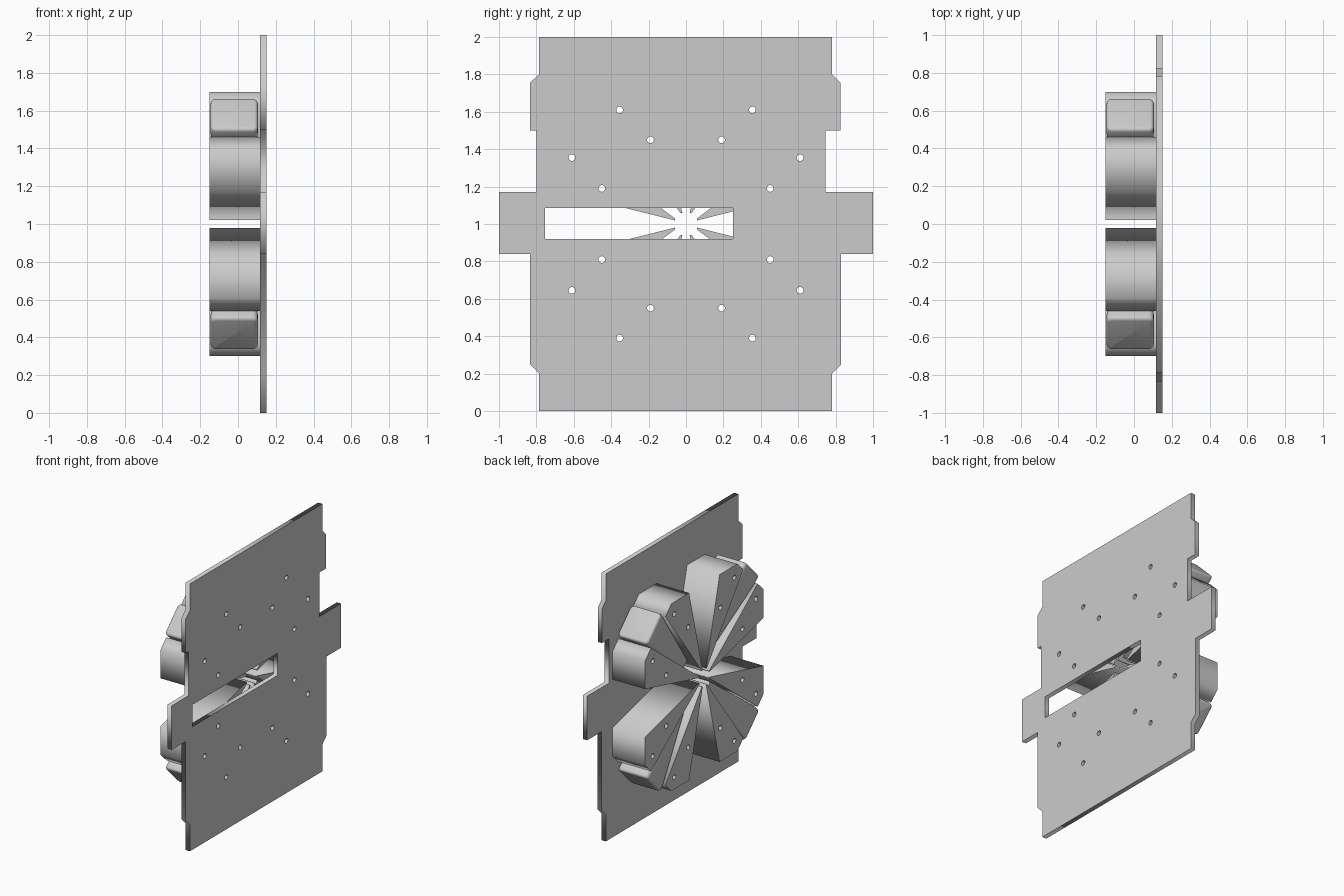
import bpy, bmesh, math
from mathutils import Matrix, Vector

if "Cube" in bpy.data.objects:
    bpy.data.objects.remove(bpy.data.objects["Cube"])

grey = bpy.data.materials.new("light_grey")
grey.diffuse_color = (0.6, 0.6, 0.6, 1)
grey.use_nodes = True
grey.node_tree.nodes["Principled BSDF"].inputs["Base Color"].default_value = grey.diffuse_color
CZ = 1.0            # height of the hub centre
R_HOLE = 0.018


def finish(name, bm):
    bmesh.ops.remove_doubles(bm, verts=bm.verts, dist=0.0003)
    bmesh.ops.recalc_face_normals(bm, faces=bm.faces)
    mesh = bpy.data.meshes.new(name)
    bm.to_mesh(mesh)
    bm.free()
    mesh.materials.append(grey)
    obj = bpy.data.objects.new(name, mesh)
    bpy.context.collection.objects.link(obj)
    return obj


def circle(y, z, r=R_HOLE, n=20):
    return [(y + r * math.cos(2 * math.pi * i / n), z + r * math.sin(2 * math.pi * i / n))
            for i in range(n)]


def sheet(name, loops, x0, x1):
    """Solid cut from a (y, z) outline with holes, spanning x0 to x1."""
    cu = bpy.data.curves.new(name + "_profile", 'CURVE')
    cu.dimensions = '2D'
    cu.fill_mode = 'BOTH'
    cu.extrude = (x1 - x0) / 2
    for loop in loops:
        sp = cu.splines.new('POLY')
        sp.points.add(len(loop) - 1)
        for p, (y, z) in zip(sp.points, loop):
            p.co = (y, z, 0, 1)
        sp.use_cyclic_u = True
    tmp = bpy.data.objects.new(name + "_profile", cu)
    bpy.context.collection.objects.link(tmp)
    dg = bpy.context.evaluated_depsgraph_get()
    mesh = bpy.data.meshes.new_from_object(tmp.evaluated_get(dg))
    bpy.data.objects.remove(tmp)
    bm = bmesh.new()
    bm.from_mesh(mesh)
    bpy.data.meshes.remove(mesh)
    # local x -> y, local y -> z, local z -> x
    m = Matrix(((0, 0, 1, (x0 + x1) / 2), (1, 0, 0, 0), (0, 1, 0, 0), (0, 0, 0, 1)))
    bm.transform(m)
    return finish(name, bm)


quadrants = [(sy, sz) for sy in (1, -1) for sz in (1, -1)]
wedge_holes = [(0.61, 0.355), (0.45, 0.19)]

# Back plate with notched outline, slot and screw holes
outline = [(-.785, 0), (.78, 0), (.78, .2), (.83, .25), (.83, .84), (1, .84), (1, 1.17),
           (.745, 1.17), (.745, 1.5), (.825, 1.5), (.825, 1.755), (.78, 1.8), (.78, 2),
           (-.785, 2), (-.785, 1.8), (-.835, 1.755), (-.835, 1.5), (-.8, 1.5),
           (-.8, 1.17), (-1, 1.17), (-1, .84), (-.835, .84), (-.835, .25), (-.785, .2)]
slot = [(-.755, .92), (.25, .92), (.25, 1.085), (-.755, 1.085)]
holes = [circle(sy * p, CZ + sz * q) for sy, sz in quadrants
         for a, b in wedge_holes for p, q in ((a, b), (b, a))]
sheet("back_plate", [outline, slot] + holes, 0.117, 0.152)

# Eight radial wedges, two per quadrant, mirrored about the diagonal
wedge = [(.06, .02), (.70, .18), (.70, .39), (.63, .46), (.06, .03)]
for i, (sy, sz) in enumerate(quadrants):
    for swap in (False, True):
        def place(p):
            a, b = (p[1], p[0]) if swap else p
            return (sy * a, CZ + sz * b)
        loops = [[place(p) for p in wedge]] + [circle(*place(h)) for h in wedge_holes]
        sheet(f"wedge_{i}_{'upright' if swap else 'level'}", loops, -0.152, 0.117)

# Rounded tapering horns filling the gap of each wedge pair
stations = [(0.19, 0.036, 0.07), (0.77, 0.118, 0.125), (0.827, 0.12, 0.125)]
for i, (sy, sz) in enumerate(quadrants):
    out = Vector((0, sy, sz)).normalized()
    side = Vector((0, -sz, sy)).normalized()
    bm = bmesh.new()
    rings = []
    n = 5                       # points per rounded corner
    for r, w, h in stations + [None]:
        pass_r = 0.028 if r > 0.5 else 0.015
        ring = []
        for k, (cx, cy) in enumerate(((1, 1), (-1, 1), (-1, -1), (1, -1))):
            for j in range(n):
                t = math.pi / 2 * (k + j / (n - 1))
                u = cx * (w - pass_r) + pass_r * math.cos(t)
                v = cy * (h - pass_r) + pass_r * math.sin(t)
                ring.append(bm.verts.new(Vector((-0.02 + v, 0, CZ)) + out * r + side * u))
        rings.append(ring)
        if len(rings) == len(stations):
            break
    for a, b in zip(rings, rings[1:]):
        for j in range(len(a)):
            k = (j + 1) % len(a)
            bm.faces.new((a[j], a[k], b[k], b[j]))
    bm.faces.new(rings[0])
    cap = bm.faces.new(rings[-1])
    bmesh.ops.bevel(bm, geom=list(cap.edges), offset=0.018, segments=3,
                    profile=0.5, affect='EDGES')
    horn = finish(f"horn_{i}", bm)
    bpy.ops.object.select_all(action='DESELECT')
    horn.select_set(True)
    bpy.context.view_layer.objects.active = horn
    bpy.ops.object.shade_smooth_by_angle(angle=math.radians(35))
